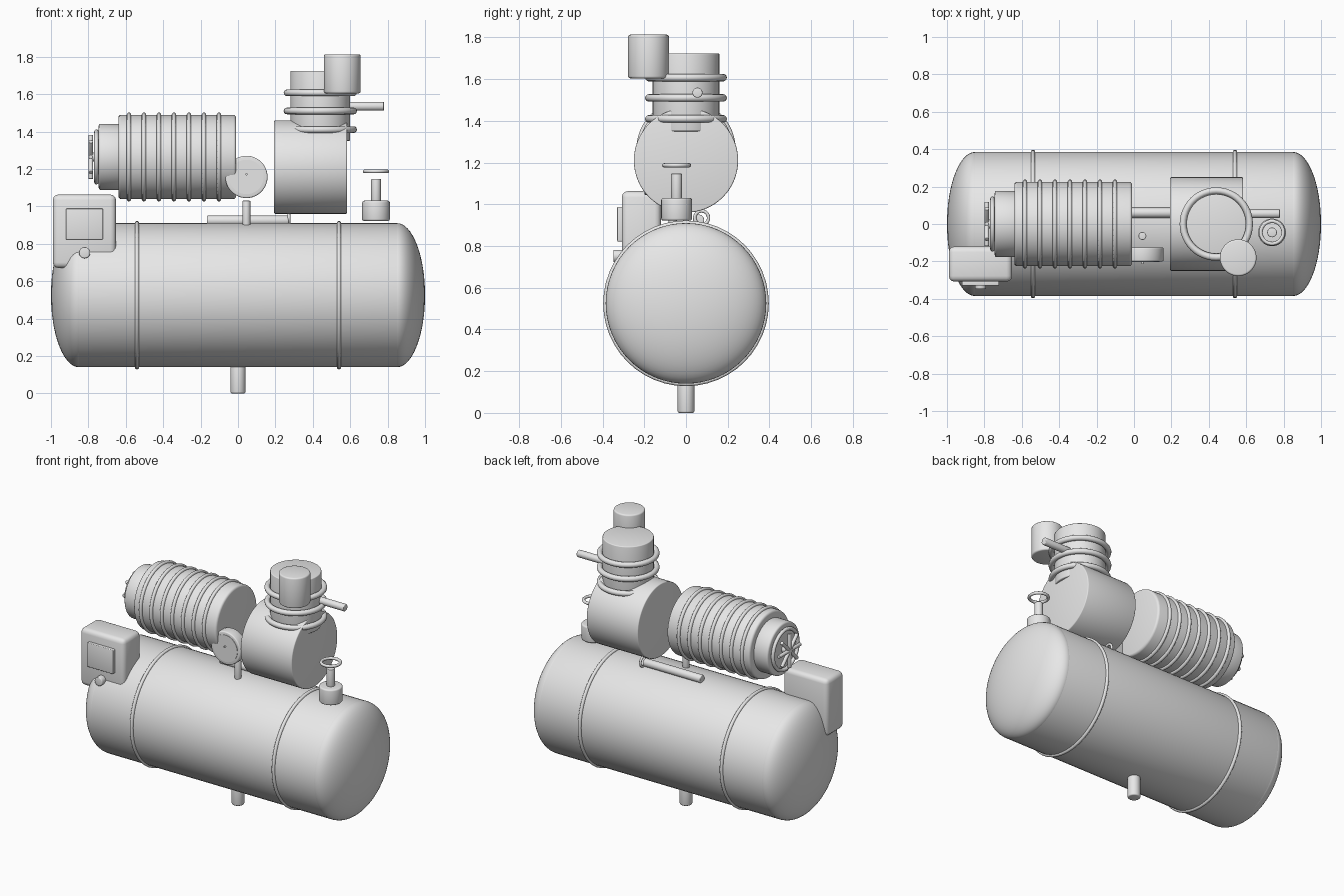
import bpy, math
from math import pi, sin, cos
from mathutils import Vector

if "Cube" in bpy.data.objects:
    bpy.data.objects.remove(bpy.data.objects["Cube"])

grey = bpy.data.materials.new("plain grey")
grey.diffuse_color = (0.8, 0.8, 0.8, 1)
grey.use_nodes = True
grey.node_tree.nodes["Principled BSDF"].inputs["Base Color"].default_value = grey.diffuse_color

ROT = {'X': (0, pi / 2, 0), 'Y': (pi / 2, 0, 0), 'Z': (0, 0, 0)}


def finish(name, bevel=0.0):
    """Name, colour, round the edges and smooth the active object."""
    ob = bpy.context.object
    ob.name = name
    ob.data.materials.append(grey)
    bpy.ops.object.transform_apply(location=False, rotation=True, scale=True)
    if bevel:
        m = ob.modifiers.new("rounded edges", 'BEVEL')
        m.width, m.segments, m.limit_method = bevel, 3, 'ANGLE'
        m.angle_limit = math.radians(40)
        bpy.ops.object.modifier_apply(modifier=m.name)
    bpy.ops.object.shade_smooth_by_angle(angle=math.radians(35))
    return ob


def rod(name, axis, a, b, c1, c2, r, bevel=0.005, segs=48):
    """Cylinder from a to b along axis; c1, c2 are the other two coordinates."""
    m = (a + b) / 2
    loc = {'X': (m, c1, c2), 'Y': (c1, m, c2), 'Z': (c1, c2, m)}[axis]
    bpy.ops.mesh.primitive_cylinder_add(vertices=segs, radius=r, depth=b - a,
                                        location=loc, rotation=ROT[axis])
    return finish(name, bevel)


def ring(name, axis, loc, major, minor):
    bpy.ops.mesh.primitive_torus_add(major_radius=major, minor_radius=minor,
                                     major_segments=48, minor_segments=12,
                                     location=loc, rotation=ROT[axis])
    return finish(name)


def box(name, lo, hi, bevel):
    lo, hi = Vector(lo), Vector(hi)
    bpy.ops.mesh.primitive_cube_add(size=1, location=(lo + hi) / 2)
    bpy.context.object.scale = hi - lo
    return finish(name, bevel)


# Air tank: shell, domed ends, bands and drain
TANK_Z, TANK_R = 0.525, 0.385
rod("tank_shell", 'X', -0.855, 0.855, 0, TANK_Z, TANK_R, 0.006, 64)
for side, x in (("left", -0.85), ("right", 0.85)):
    bpy.ops.mesh.primitive_uv_sphere_add(segments=64, ring_count=32, radius=1,
                                         location=(x, 0, TANK_Z), rotation=ROT['X'])
    bpy.context.object.scale = (TANK_R, TANK_R, 0.15)
    finish("tank_dome_" + side)
for side, x in (("left", -0.54), ("right", 0.54)):
    ring("tank_band_" + side, 'X', (x, 0, TANK_Z), TANK_R, 0.012)
rod("drain_pipe", 'Z', 0, 0.16, 0, 0, 0.04, 0.008)

# Electric motor with cooling fins and fan guard
MOTOR_Z = 1.264
rod("motor_body", 'X', -0.64, -0.01, 0, MOTOR_Z, 0.225, 0.015)
for i in range(7):
    ring("motor_fin", 'X', (-0.583 + 0.0802 * i, 0, MOTOR_Z), 0.226, 0.012)
rod("motor_end_cap", 'X', -0.745, -0.63, 0, MOTOR_Z, 0.177, 0.012)
ring("fan_guard_ring", 'X', (-0.757, 0, MOTOR_Z), 0.135, 0.012)
rod("fan_hub", 'X', -0.79, -0.74, 0, MOTOR_Z, 0.025, 0.004, 24)
for i in range(4):
    bpy.ops.mesh.primitive_cylinder_add(vertices=16, radius=0.012, depth=0.235,
                                        location=(-0.787, 0, MOTOR_Z),
                                        rotation=(i * pi / 4, 0, 0))
    finish("fan_guard_spoke", 0.003)

# Compressor: crankcase, finned cylinder, outlet and intake filter
HEAD_X, HEAD_Y = 0.44, 0.0
rod("crankcase", 'X', 0.193, 0.583, 0, 1.21, 0.25, 0.006, 64)
rod("cylinder_head", 'Z', 1.35, 1.724, HEAD_X, HEAD_Y, 0.16, 0.006)
for z in (1.41, 1.51, 1.607):
    ring("cylinder_fin", 'Z', (HEAD_X, HEAD_Y, z), 0.178, 0.018)
rod("outlet_pipe", 'X', 0.5, 0.78, 0.055, 1.535, 0.024)
rod("intake_filter", 'Z', 1.604, 1.813, 0.557, -0.18, 0.098, 0.01)

# Transfer pipe lying on the tank with a loop at its end
rod("transfer_pipe", 'X', -0.166, 0.27, 0.06, 0.924, 0.027)
ring("transfer_pipe_loop", 'X', (0.272, 0.075, 0.935), 0.033, 0.008)

# Safety valve with pull ring
VX, VY = 0.738, -0.045
rod("valve_base", 'Z', 0.922, 1.03, VX, VY, 0.074, 0.01)
rod("valve_stem", 'Z', 1.02, 1.147, VX, VY, 0.026, 0.004, 24)
ring("valve_pull_ring", 'Z', (VX, VY, 1.187), 0.06, 0.01)

# Pressure gauge
GX, GZ = 0.045, 1.157
rod("gauge_stem", 'Z', 0.88, 1.03, GX, -0.064, 0.021, 0.004, 24)
rod("gauge_case", 'Y', -0.2, -0.125, GX, GZ, 0.113, 0.008)
rod("gauge_dial", 'Y', -0.203, -0.19, GX, GZ, 0.092, 0)
rod("gauge_pin", 'Y', -0.215, -0.19, GX, GZ + 0.014, 0.006, 0, 12)

# Control box with panel and knob
box("control_box", (-0.99, -0.308, 0.67), (-0.652, -0.12, 1.063), 0.03)
box("control_panel", (-0.92, -0.33, 0.822), (-0.722, -0.3, 0.988), 0.005)
rod("control_knob", 'Y', -0.348, -0.29, -0.82, 0.752, 0.03, 0.005, 24)
